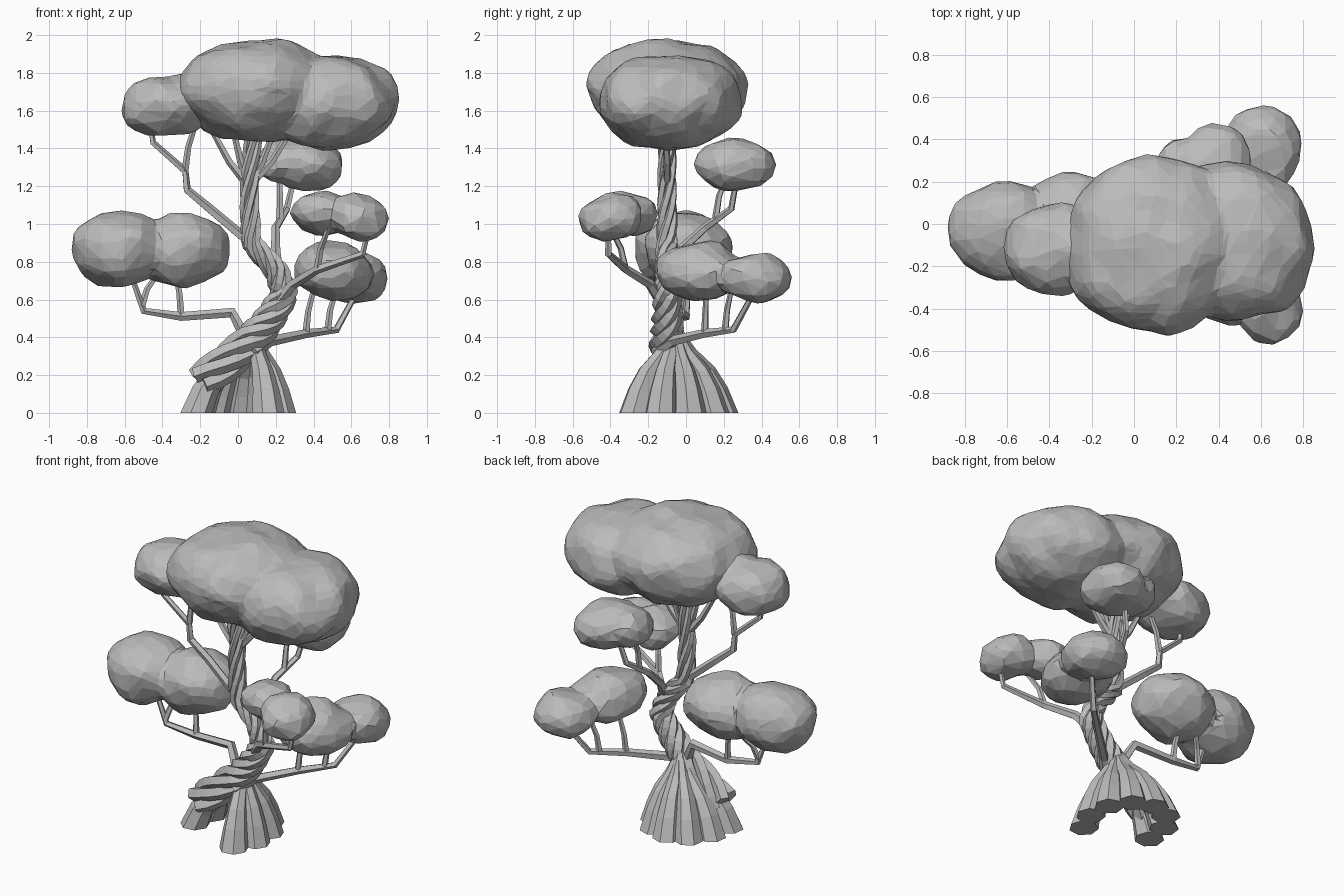
import bpy, bmesh, math
from mathutils import Vector, Matrix, noise

cube = bpy.data.objects.get("Cube")
if cube:
    bpy.data.objects.remove(cube, do_unlink=True)

shade = (0.5, 0.5, 0.5, 1)
grey = bpy.data.materials.new("plain grey")
grey.use_nodes = True
grey.diffuse_color = shade
grey.node_tree.nodes["Principled BSDF"].inputs["Base Color"].default_value = shade

UP = Vector((0, 0, 1))
BACK = Vector((0, 1, 0))


def finish(name, bm):
    """Turn a bmesh into a grey object in the scene."""
    bmesh.ops.recalc_face_normals(bm, faces=bm.faces)
    mesh = bpy.data.meshes.new(name)
    bm.to_mesh(mesh)
    bm.free()
    mesh.materials.append(grey)
    ob = bpy.data.objects.new(name, mesh)
    bpy.context.scene.collection.objects.link(ob)
    return ob


def add_tube(bm, path, thick, thin, sides=5, start=None):
    """Faceted tapering tube through the path, with capped ends."""
    points = [Vector(p) for p in path]
    last = len(points) - 1
    tangent = start or (points[1] - points[0]).normalized()
    side = tangent.orthogonal().normalized()
    rings = []
    for i, point in enumerate(points):
        if i or not start:
            ahead = (points[min(i + 1, last)] - points[max(i - 1, 0)]).normalized()
            side = tangent.rotation_difference(ahead) @ side
            tangent = ahead
        other = tangent.cross(side)
        radius = thick + (thin - thick) * i / last
        angles = [math.tau * k / sides for k in range(sides)]
        rings.append([bm.verts.new(point + radius * (math.cos(a) * side + math.sin(a) * other))
                      for a in angles])
    for low, high in zip(rings, rings[1:]):
        for k in range(sides):
            bm.faces.new((low[k - 1], low[k], high[k], high[k - 1]))
    bm.faces.new(rings[0])
    bm.faces.new(rings[-1])


def along(path, t):
    """Point at fraction t of a path."""
    last = len(path) - 1
    f = max(t, 0) * last
    i = min(int(f), last - 1)
    return Vector(path[i]).lerp(Vector(path[i + 1]), min(f - i, 1))


def foliage(name, first, second, size, taper, rough=0.03):
    """Lumpy faceted mass fused from two squashed spheres, the second scaled by taper."""
    bm = bmesh.new()
    for centre, scale in ((first, 1), (second, taper)):
        place = Matrix.Translation(centre) @ Matrix.Diagonal((*size, 1)) @ Matrix.Scale(scale, 4)
        bmesh.ops.create_icosphere(bm, subdivisions=4, radius=1, matrix=place)
    for v in bm.verts:
        v.co += rough * (noise.noise_vector(v.co * 5) + noise.noise_vector(v.co * 11) * 0.4)
    ob = finish(name, bm)
    fuse = ob.modifiers.new("fuse", 'REMESH')
    fuse.mode = 'VOXEL'
    fuse.voxel_size = 0.03
    facet = ob.modifiers.new("facet", 'DECIMATE')
    facet.ratio = 0.13


def branch(name, path, thick, *twigs):
    """Tapering limb, with kinked twigs leaving it at given fractions."""
    bm = bmesh.new()
    add_tube(bm, path, thick, 0.015)
    for fraction, tip in twigs:
        root, tip = along(path, fraction), Vector(tip)
        knee = root.lerp(tip, 0.3)
        knee.z = (root.z + tip.z) / 2
        add_tube(bm, (root, knee, tip), 0.02, 0.014)
    finish(name, bm)


# Leaf masses
foliage("main_canopy", (0.1, -0.1, 1.71), (0.47, -0.09, 1.65), (0.43, 0.43, 0.28), 0.9, 0.035)
foliage("canopy_side_lobe", (-0.38, -0.12, 1.62), (-0.24, -0.12, 1.67), (0.25, 0.21, 0.16), 0.85)
foliage("left_leaves", (-0.63, -0.03, 0.87), (-0.28, 0.01, 0.86), (0.25, 0.24, 0.2), 0.97)
foliage("right_upper_leaves", (0.64, -0.4, 1.03), (0.43, -0.31, 1.06), (0.16, 0.18, 0.12), 0.95)
foliage("right_lower_leaves", (0.51, 0.08, 0.75), (0.61, 0.37, 0.71), (0.22, 0.23, 0.155), 0.85)
foliage("back_leaves", (0.37, 0.26, 1.31), (0.24, 0.25, 1.32), (0.18, 0.21, 0.15), 0.8)

# Trunk of strands wound around one leaning centre line
trunk = [(x, -0.1, z) for x, z in ((-0.19, 0.16), (0.07, 0.38), (0.17, 0.5), (0.25, 0.63),
                                  (0.2, 0.76), (0.07, 0.9), (0.06, 1.16), (0.08, 1.46))]
bm = bmesh.new()
strands, steps = 5, 34
for s in range(strands):
    path = []
    for i in range(steps + 1):
        t = i / steps
        across = BACK.cross(along(trunk, t + 0.06) - along(trunk, t - 0.06)).normalized()
        angle = math.tau * (s / strands + 2.6 * t)
        spread = 0.032 + 0.035 * (1 - t) ** 2
        path.append(along(trunk, t) + spread * (math.cos(angle) * across + math.sin(angle) * BACK))
    add_tube(bm, path, 0.044, 0.018)
finish("twisted_trunk", bm)

# Horseshoe of flared roots, open towards the front right
crown = Vector((0.08, -0.06, 0))
bm = bmesh.new()
for i in range(8):
    angle = math.radians(-45 + 33.5 * i)
    foot = Vector((0.225 * math.cos(angle), 0.27 * math.sin(angle) - 0.08, 0))
    path = [foot.lerp(crown, t) + UP * z
            for t, z in ((0, 0), (0.15, 0.11), (0.34, 0.21), (0.68, 0.31), (1, 0.44))]
    add_tube(bm, path, 0.088, 0.028, 7, UP)
finish("roots", bm)

# Branches reaching each leaf mass
branch("left_branch",
       [(0.06, -0.08, 0.36), (-0.03, -0.03, 0.53), (-0.3, 0, 0.51), (-0.5, -0.02, 0.54),
        (-0.57, -0.03, 0.74)], 0.034, (0.5, (-0.33, 0.03, 0.75)), (0.78, (-0.42, 0.06, 0.74)))
branch("right_lower_branch",
       [(0.08, -0.16, 0.32), (0.17, -0.07, 0.38), (0.36, 0.1, 0.42), (0.52, 0.25, 0.44),
        (0.63, 0.36, 0.64)], 0.034, (0.5, (0.4, 0.11, 0.65)), (0.68, (0.52, 0.24, 0.65)))
branch("right_upper_branch",
       [(0.2, -0.12, 0.57), (0.29, -0.19, 0.68), (0.42, -0.32, 0.76), (0.66, -0.41, 0.84),
        (0.69, -0.41, 0.97)], 0.032, (0.5, (0.48, -0.4, 0.98)))
branch("back_branch",
       [(0.21, -0.1, 0.74), (0.2, -0.03, 0.86), (0.2, 0.1, 0.98), (0.26, 0.24, 1.08),
        (0.3, 0.27, 1.25)], 0.03, (0.6, (0.22, 0.22, 1.27)))
branch("upper_left_branch",
       [(0.1, -0.1, 0.87), (-0.15, -0.09, 1.08), (-0.27, -0.1, 1.18), (-0.28, -0.1, 1.28),
        (-0.45, -0.12, 1.43), (-0.47, -0.12, 1.56)], 0.028, (0.6, (-0.22, -0.12, 1.54)))

# Fan of branches under the main canopy
for side, tip in (("far_left", -0.15), ("left", -0.03), ("right", 0.2), ("far_right", 0.3)):
    branch(side + "_crown_branch",
           [(0.06, -0.1, 1.2), (0.03 + tip / 2, -0.1, 1.33), (tip, -0.11, 1.52)], 0.025)
